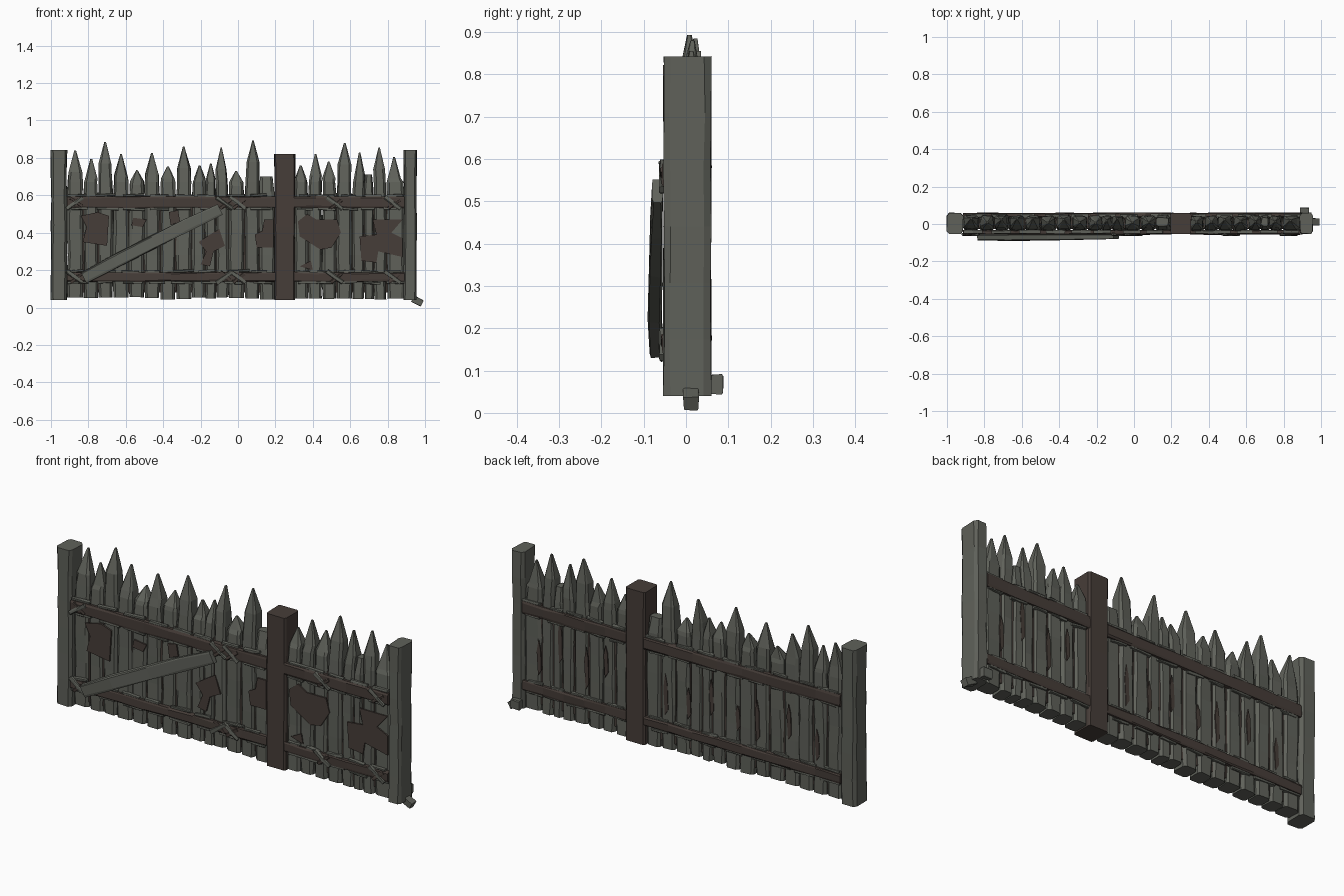
import bpy, bmesh, math, random
from mathutils import Vector

if "Cube" in bpy.data.objects:
    bpy.data.objects.remove(bpy.data.objects["Cube"])

random.seed(7)


def material(name, rgb):
    m = bpy.data.materials.new(name)
    m.diffuse_color = (*rgb, 1)
    m.use_nodes = True
    m.node_tree.nodes["Principled BSDF"].inputs["Base Color"].default_value = m.diffuse_color
    return m


GREY = material("weathered grey wood", (0.115, 0.120, 0.102))
BROWN = material("dark brown wood", (0.062, 0.047, 0.040))


def finish(name, bm, mat):
    bmesh.ops.recalc_face_normals(bm, faces=bm.faces[:])
    me = bpy.data.meshes.new(name)
    bm.to_mesh(me)
    bm.free()
    me.materials.append(mat)
    ob = bpy.data.objects.new(name, me)
    bpy.context.collection.objects.link(ob)
    return ob


def loft(name, rings, mat, chamfer=0.3, jitter=0.003):
    """Chamfered timber through rings of (x, y, z, half width, half depth)."""
    bm = bmesh.new()
    axis = (Vector(rings[-1][:3]) - Vector(rings[0][:3])).normalized()
    v = Vector((0, 1, 0))
    if abs(axis.y) > 0.9:
        v = Vector((0, 0, 1))
    u = v.cross(axis).normalized()
    k = 1 - chamfer
    section = [(1, -k), (1, k), (k, 1), (-k, 1), (-1, k), (-1, -k), (-k, -1), (k, -1)]
    loops = []
    for x, y, z, hw, hd in rings:
        j = min(jitter, hw * 0.3)
        loops.append([bm.verts.new(Vector((x, y, z))
                      + u * (a * hw + random.uniform(-j, j))
                      + v * (b * hd + random.uniform(-j, j) * 0.7)) for a, b in section])
    for p, q in zip(loops, loops[1:]):
        for i in range(8):
            n = (i + 1) % 8
            bm.faces.new((p[i], p[n], q[n], q[i]))
    bm.faces.new(loops[0])
    bm.faces.new(loops[-1])
    return finish(name, bm, mat)


def beam(name, a, b, hw, hd, mat, steps=5, chamfer=0.3, jitter=0.003):
    a, b = Vector(a), Vector(b)
    rings = [(*a.lerp(b, i / steps), hw, hd) for i in range(steps + 1)]
    return loft(name, rings, mat, chamfer, jitter)


def plate(name, outline, y0, y1, mat):
    """Flat x-z outline given thickness in y."""
    bm = bmesh.new()
    f = bm.faces.new([bm.verts.new((x, y0, z)) for x, z in outline])
    r = bmesh.ops.extrude_face_region(bm, geom=[f])
    for e in r["geom"]:
        if isinstance(e, bmesh.types.BMVert):
            e.co.y = y1
    return finish(name, bm, mat)


# Posts
beam("left_post", (-0.957, 0.003, 0.04), (-0.957, 0.003, 0.842), 0.042, 0.056, GREY, 6, 0.28)
beam("right_post", (0.921, 0.003, 0.04), (0.921, 0.003, 0.842), 0.034, 0.056, GREY, 6, 0.28)
beam("middle_post", (0.250, 0.003, 0.04), (0.250, 0.003, 0.822), 0.055, 0.056, BROWN, 4, 0.14, 0.002)

# Pickets: tip x, tip height for the runs left and right of the middle post
LEFT = [(-.87, .84), (-.785, .795), (-.71, .885), (-.625, .82), (-.54, .735), (-.46, .825),
        (-.375, .755), (-.29, .86), (-.205, .76), (-.145, .77), (-.09, .855), (-.01, .73),
        (.08, .893), (.15, .70)]
RIGHT = [(.335, .76), (.415, .82), (.485, .78), (.57, .88), (.65, .83), (.70, .71),
         (.755, .855), (.835, .805)]
joints = []


def picket(x0, x1, tip_x, top):
    mid, hw = (x0 + x1) / 2, (x1 - x0) / 2 - 0.001
    y, hd = 0.005 + random.uniform(-.003, .003), 0.041
    blunt = top < 0.72
    neck = min(0.67, top - 0.08)
    rings = [(mid, y, random.uniform(.042, .055), hw * .93, hd)]
    for z in (0.14, 0.28, 0.42, 0.56):
        rings.append((mid + random.uniform(-.002, .002), y, z, hw, hd))
    rings.append((mid * .5 + tip_x * .5, y + .003, neck, hw * .9, hd * .9))
    if blunt:
        rings.append((tip_x, .012, top, hw * .75, hd * .55))
    else:
        shoulder = max(top - .115, neck + .02)
        rings.append((tip_x, .010, shoulder, min(hw * .88, .036), hd * .75))
        rings.append((tip_x, .015 + random.uniform(-.012, .015), top, .004, .005))
    loft("picket", rings, GREY, 0.32, 0.0035)


for run, start, end in ((LEFT, -.915, .20), (RIGHT, .30, .892)):
    edges = [start] + [(a[0] + b[0]) / 2 for a, b in zip(run, run[1:])] + [end]
    for (tx, tz), a, b in zip(run, edges, edges[1:]):
        picket(a, b, tx, tz)
    joints += edges[1:-1]

# Dark wood showing in the joints between pickets
for i, x in enumerate(joints):
    if i not in (2, 14):
        beam("joint_core", (x, .005, .08), (x, .005, .60), .006, .030, BROWN, 3, .3, .002)

# Rails on both faces, with torn grey lips along their edges
for z, h in ((0.563, 0.030), (0.163, 0.024)):
    for side, y in (("front", -0.044), ("back", 0.047)):
        for xa, xb in ((-.915, .20), (.30, .89)):
            n = 8 if xb < .3 else 5
            beam(side + "_rail", (xa, y, z), (xb, y, z), h, .012, BROWN, n, .3, .003)
            step = (xb - xa) / n
            for i in range(n):
                for s in (-1, 1):
                    a = xa + i * step + random.uniform(0, .03)
                    b = a + step * random.uniform(.55, .85)
                    zz = z + s * (h + .005)
                    beam(side + "_rail_lip", (a, y * .95, zz), (b, y * .95, zz + random.uniform(-.006, .006)),
                         .006, .009, GREY, 2, .3, .003)

# Splinters crossing the rails
for x in (-.87, -.07, .0, .52, .83):
    for z in (.558, .162):
        s = random.choice((-1, 1))
        beam("rail_splinter", (x - .045, -.055, z - .032 * s), (x + .04, -.056, z + .03 * s),
             .010, .007, GREY, 2, .4, .004)
        beam("rail_knot", (x - .025, -.056, z + .028 * s), (x + .035, -.054, z - .018 * s),
             .008, .006, BROWN, 2, .4, .004)

# Diagonal brace
loft("diagonal_brace", [(-.825, -.072, .158, .030, .015), (-.66, -.074, .245, .036, .016),
     (-.45, -.072, .352, .034, .015), (-.27, -.070, .443, .034, .014),
     (-.095, -.068, .525, .032, .013)], GREY, .25, .003)

# Brown worn patches on the front
PATCHES = [
    [(-.83, .35), (-.70, .33), (-.69, .49), (-.75, .51), (-.84, .49), (-.81, .43)],
    [(-.57, .44), (-.51, .43), (-.49, .47), (-.56, .48)],
    [(-.20, .23), (-.15, .22), (-.13, .30), (-.07, .33), (-.10, .42), (-.15, .39), (-.21, .35), (-.17, .30)],
    [(.10, .32), (.19, .32), (.19, .47), (.14, .47), (.13, .41), (.09, .39)],
    [(.33, .38), (.44, .31), (.50, .32), (.55, .40), (.53, .47), (.42, .47), (.37, .50), (.32, .46)],
    [(.66, .25), (.74, .24), (.75, .30), (.88, .27), (.88, .37), (.82, .40), (.88, .47), (.72, .47),
     (.74, .39), (.65, .38)],
    [(.33, .22), (.40, .20), (.39, .25)],
    [(-.36, .44), (-.31, .46), (-.32, .52), (-.37, .51)],
]
for p in PATCHES:
    plate("front_worn_patch", p, -.044, -.036, BROWN)

# Narrow brown worn slivers on the back
for x in (-.78, -.62, -.44, -.33, -.18, -.05, .08, .42, .53, .68, .80):
    z = random.uniform(.24, .36)
    t = random.uniform(.10, .20)
    plate("back_worn_sliver", [(x - .012, z), (x + .006, z - .03), (x + .014, z + t * .6),
          (x + .004, z + t), (x - .008, z + t * .7)], .044, .0495, BROWN)

# Broken chips at the foot of the right post
beam("side_chip", (.935, .012, .048), (.985, .012, .022), .018, .018, GREY, 1, .15, .002)
beam("back_chip", (.887, .073, .068), (.935, .073, .068), .023, .015, GREY, 1, .2, .002)
